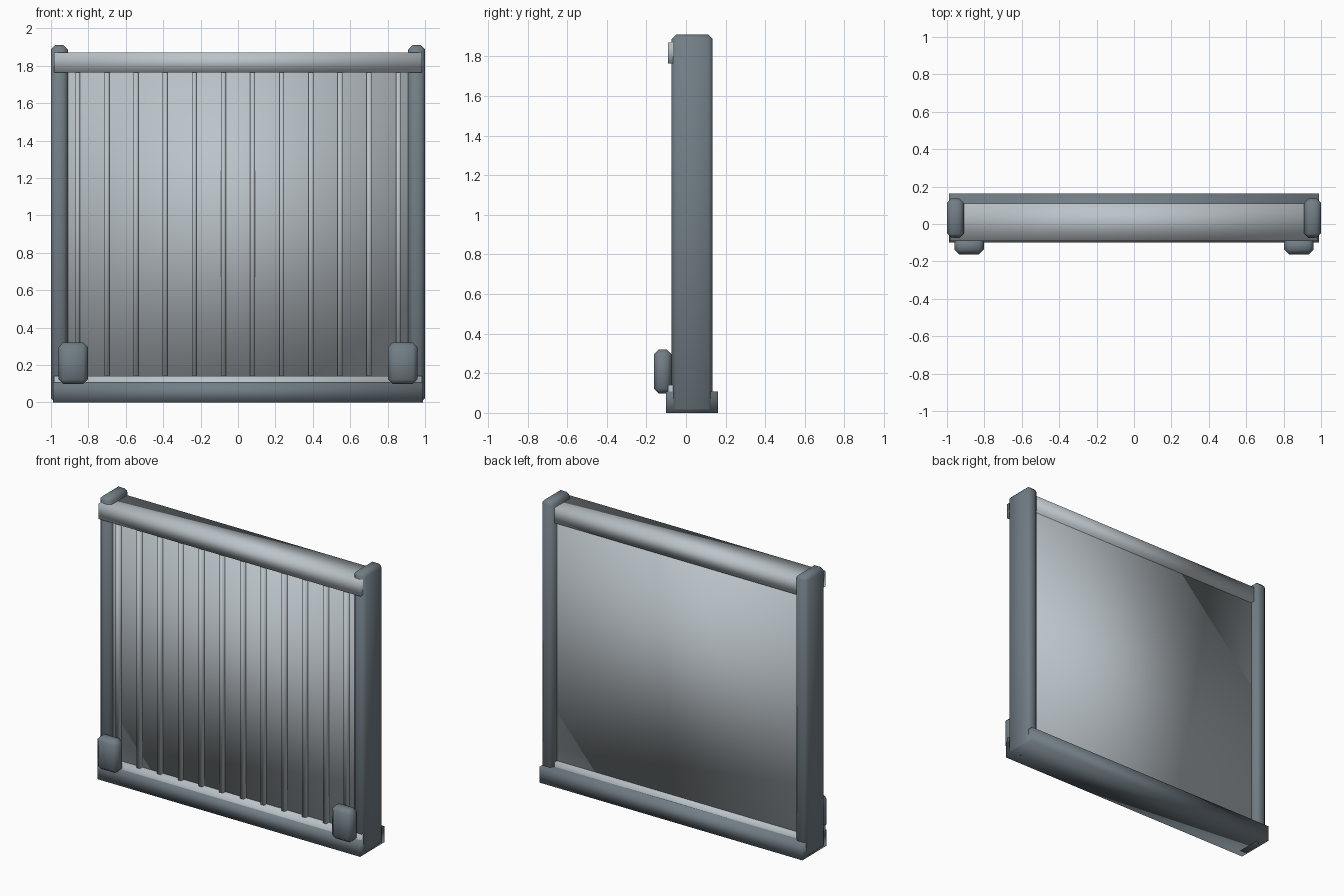
import bpy
import bmesh

cube = bpy.data.objects.get("Cube")
if cube:
    bpy.data.objects.remove(cube, do_unlink=True)


def make_material(name, color):
    mat = bpy.data.materials.new(name)
    mat.use_nodes = True
    mat.diffuse_color = color
    mat.node_tree.nodes["Principled BSDF"].inputs["Base Color"].default_value = color
    return mat


pale_steel = make_material("pale steel", (0.50, 0.55, 0.585, 1))
slate = make_material("slate grey", (0.165, 0.205, 0.235, 1))


def box(name, low, high, mat, bevel=0.0):
    """Softly shaded box between two corners, with optional chamfered edges."""
    bm = bmesh.new()
    bmesh.ops.create_cube(bm, size=1)
    for v in bm.verts:
        for i in range(3):
            v.co[i] = low[i] if v.co[i] < 0 else high[i]
    if bevel:
        bmesh.ops.bevel(bm, geom=bm.edges[:], offset=bevel, segments=1,
                        affect='EDGES')
    for face in bm.faces:
        face.smooth = True
    mesh = bpy.data.meshes.new(name)
    bm.to_mesh(mesh)
    bm.free()
    mesh.materials.append(mat)
    obj = bpy.data.objects.new(name, mesh)
    bpy.context.collection.objects.link(obj)
    return obj


# Main sheet
box("panel", (-0.93, -0.045, 0.08), (0.93, 0.085, 1.82), pale_steel)

# Horizontal rails, the lower one sitting in a dark sill
for name, z in (("top_rail", 1.765), ("bottom_rail", 0.035)):
    box(name, (-0.985, -0.09, z), (0.985, 0.11, z + 0.105), pale_steel)
box("sill", (-0.988, -0.10, 0), (0.988, 0.162, 0.108), slate)

# Corner posts and front foot blocks, on both sides
for side, s in (("left", 1), ("right", -1)):
    x0, x1 = sorted((s * 0.91, s))
    box(side + "_post", (x0, -0.072, 0), (x1, 0.135, 1.91), slate, 0.022)
    x0, x1 = sorted((s * 0.803, s * 0.96))
    box(side + "_block", (x0, -0.162, 0.098), (x1, -0.072, 0.32), slate, 0.025)

# Evenly spaced upright ribs
rib_count = 12
for i in range(rib_count):
    x = -0.857 + i * 2 * 0.857 / (rib_count - 1)
    box(f"rib_{i + 1}", (x - 0.013, -0.072, 0.12), (x + 0.013, -0.03, 1.79),
        pale_steel)
